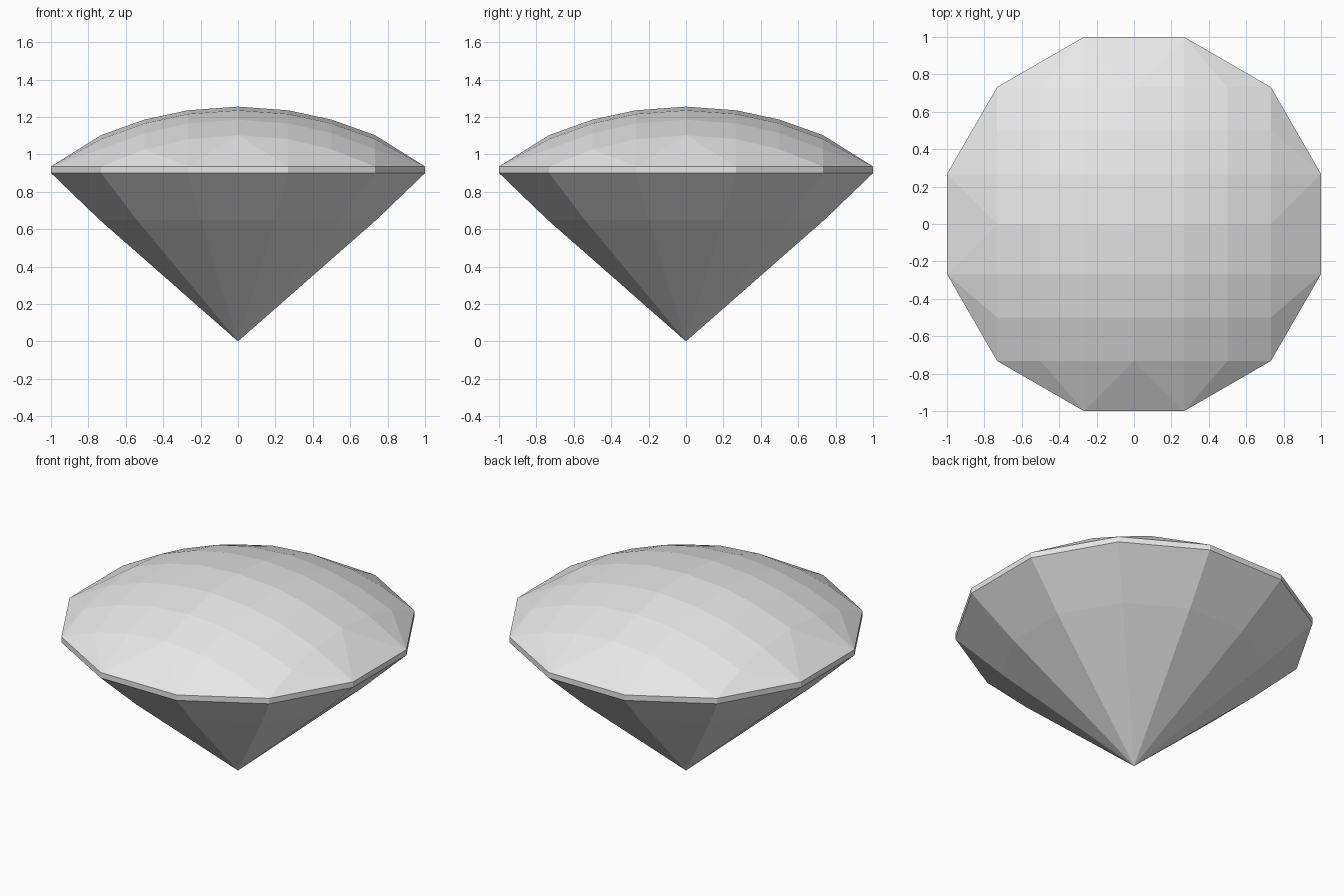
import bpy, bmesh, math

if "Cube" in bpy.data.objects:
    bpy.data.objects.remove(bpy.data.objects["Cube"])

GIRDLE_LOW, GIRDLE_TOP, APEX = 0.9, 0.935, 1.255
RIM = 1 / math.cos(math.radians(15))      # corner radius of the 12-sided outline
RISE = APEX - GIRDLE_TOP
DOME = (RIM ** 2 + RISE ** 2) / (2 * RISE)  # radius of the crown's sphere

grey = bpy.data.materials.new("gem_grey")
grey.use_nodes = True
grey.diffuse_color = (0.8, 0.8, 0.8, 1)
grey.node_tree.nodes["Principled BSDF"].inputs["Base Color"].default_value = grey.diffuse_color


def finish(bm, name):
    bmesh.ops.remove_doubles(bm, verts=bm.verts, dist=0.0005)
    bm.normal_update()
    mesh = bpy.data.meshes.new(name)
    bm.to_mesh(mesh)
    bm.free()
    mesh.materials.append(grey)
    obj = bpy.data.objects.new(name, mesh)
    bpy.context.collection.objects.link(obj)
    return obj


def ring(bm, radius, z):
    angles = [math.radians(15 + 30 * i) for i in range(12)]
    return [bm.verts.new((radius * math.cos(a), radius * math.sin(a), z)) for a in angles]


def dome_z(x, y):
    return APEX - DOME + math.sqrt(DOME ** 2 - x * x - y * y)


# Girdle band and pavilion, from the upper rim down to the point
bm = bmesh.new()
levels = [ring(bm, RIM, GIRDLE_TOP), ring(bm, RIM, GIRDLE_LOW), ring(bm, RIM * 0.74, 0.65)]
tip = bm.verts.new((0, 0, 0))
for i in range(12):
    j = (i + 1) % 12
    for upper, lower in zip(levels, levels[1:]):
        bm.faces.new((upper[i], lower[i], lower[j], upper[j]))
    bm.faces.new((levels[-1][i], tip, levels[-1][j]))
finish(bm, "pavilion_and_girdle")

# Crown: square facet grid on a dome, joined to the rim by triangles
bm = bmesh.new()
a = RIM * math.sin(math.radians(15))
c = RIM * math.sin(math.radians(45))
m = (a + c) / 2
steps = [-c, -m, -a, 0, a, m, c]
grid = [[bm.verts.new((x, y, dome_z(x, y))) for y in steps] for x in steps]
for i in range(6):
    for j in range(6):
        bm.faces.new((grid[i][j], grid[i + 1][j], grid[i + 1][j + 1], grid[i][j + 1]))
for turn in range(4):
    ct, st = [(1, 0), (0, 1), (-1, 0), (0, -1)][turn]

    def point(x, y):
        return bm.verts.new((x * ct - y * st, x * st + y * ct, dome_z(x, y)))

    edge = [point(c, y) for y in steps]
    low, high = point(1, -a), point(1, a)
    for k in range(3):
        bm.faces.new((edge[k], low, edge[k + 1]))
        bm.faces.new((edge[k + 3], high, edge[k + 4]))
    bm.faces.new((low, high, edge[3]))
finish(bm, "crown")
